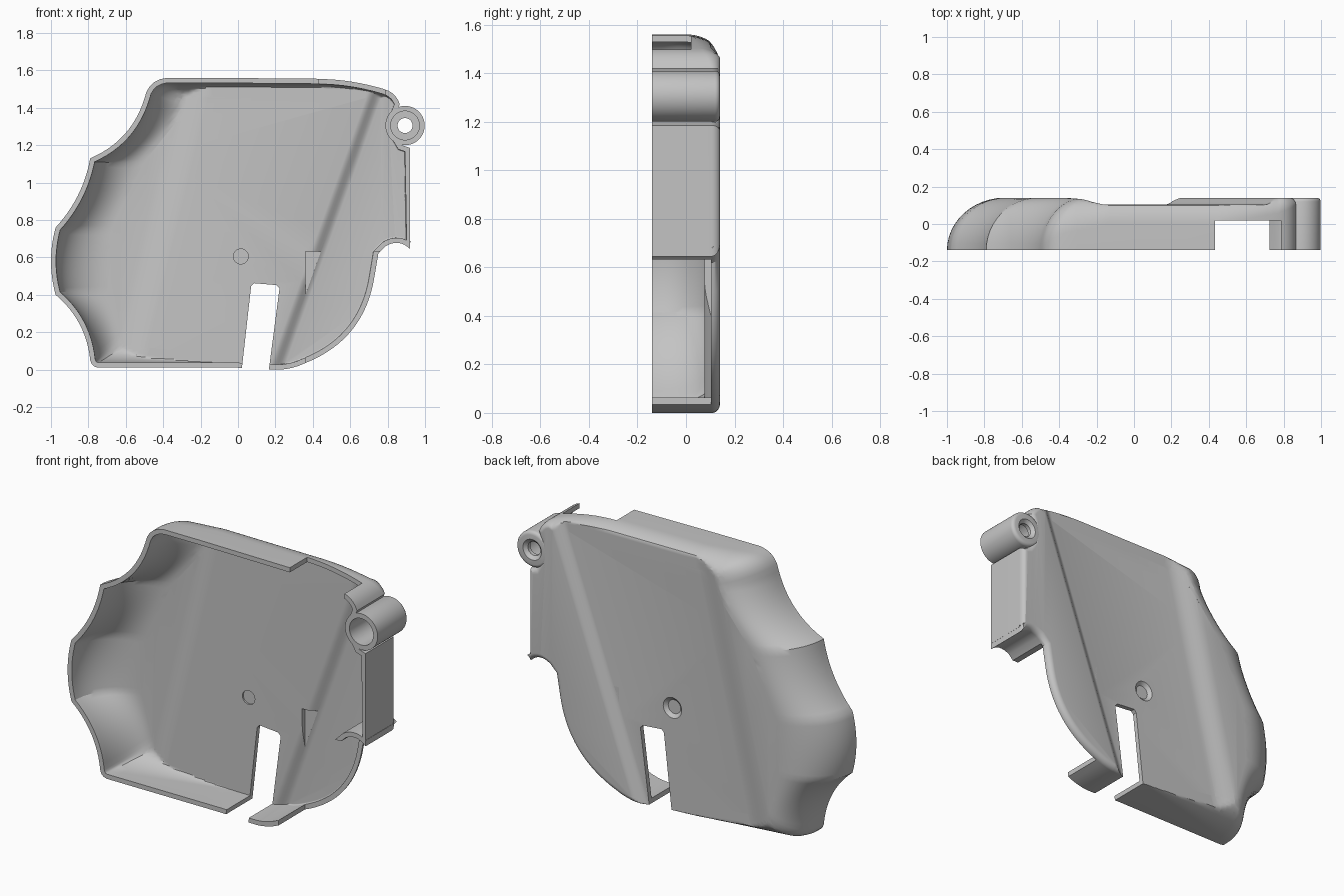
import bpy, bmesh
from math import sin, cos, pi, radians
from mathutils import Vector, Matrix

cube = bpy.data.objects.get("Cube")
if cube:
    bpy.data.objects.remove(cube)

FRONT, BACK, PANEL, WALL = -0.14, 0.14, 0.103, 0.027
TONE = (0.55, 0.55, 0.55, 1)

grey = bpy.data.materials.new("plain grey")
grey.use_nodes = True
grey.diffuse_color = TONE
grey.node_tree.nodes["Principled BSDF"].inputs["Base Color"].default_value = TONE


def add_object(name, bm):
    mesh = bpy.data.meshes.new(name)
    bm.to_mesh(mesh)
    bm.free()
    mesh.materials.append(grey)
    obj = bpy.data.objects.new(name, mesh)
    bpy.context.collection.objects.link(obj)
    return obj


def prism(name, points, y0, y1):
    bm = bmesh.new()
    face = bm.faces.new([bm.verts.new((x, y0, z)) for x, z in points])
    moved = bmesh.ops.extrude_face_region(bm, geom=[face])["geom"]
    verts = [v for v in moved if isinstance(v, bmesh.types.BMVert)]
    bmesh.ops.translate(bm, verts=verts, vec=(0, y1 - y0, 0))
    bmesh.ops.recalc_face_normals(bm, faces=bm.faces)
    return add_object(name, bm)


def box(name, x0, x1, y0, y1, z0, z1):
    return prism(name, [(x0, z0), (x1, z0), (x1, z1), (x0, z1)], y0, y1)


def cone(name, x, z, y0, y1, r0, r1, bevel=0):
    bm = bmesh.new()
    place = Matrix.Translation((x, (y0 + y1) / 2, z)) @ Matrix.Rotation(-pi / 2, 4, 'X')
    bmesh.ops.create_cone(bm, cap_ends=True, segments=48, radius1=r0, radius2=r1,
                          depth=y1 - y0, matrix=place)
    if bevel:
        rim = [e for e in bm.edges if all(v.co.y > y1 - 0.001 for v in e.verts)]
        bmesh.ops.bevel(bm, geom=rim, offset=bevel, segments=4, profile=0.5, affect='EDGES')
    return add_object(name, bm)


def cut(targets, cutter):
    cutter.hide_render = True
    for obj in targets:
        mod = obj.modifiers.new("cut", 'BOOLEAN')
        mod.operation = 'DIFFERENCE'
        mod.solver = 'EXACT'
        mod.object = cutter
        bpy.context.view_layer.objects.active = obj
        bpy.ops.object.modifier_apply(modifier=mod.name)
    bpy.data.objects.remove(cutter)


# Rim outline, clockwise: x, z, start of rounding, bulge to next, steps, end of rounding
keys = [
    (-.38, 1.56, -.05, 0, 3, (-.25, 1.44)),
    (-.15, 1.56, 0, 0, 4, (-.13, 1.46)),
    (.43, 1.555, 0, .012, 8, (.43, 1.46)),
    (.78, 1.5, .06, .015, 5, (.76, 1.45)),
    (.865, 1.42, .105, 0, 1, None),
    (.845, 1.37, .105, 0, 1, None),
    (.845, 1.25, .105, 0, 1, None),
    (.875, 1.2, .105, 0, 1, None),
    (.92, 1.185, .105, 0, 1, None),
    (.92, .645, .105, -.025, 8, None),
    (.79, .66, .105, 0, 1, None),
    (.75, .62, .105, 0, 1, None),
    (.73, .5, .105, .085, 16, None),
    (.36, .035, .105, .012, 5, None),
    (.18, 0, .105, 0, 1, None),
    (0, .01, .1, 0, 6, (0, .045)),
    (-.4, .01, 0, 0, 6, (-.4, .11)),
    (-.75, .01, -.1, .01, 3, (-.6, .13)),
    (-.79, .05, FRONT, -.04, 12, (-.63, .17)),
    (-.975, .4, FRONT, .025, 12, (-.7, .42)),
    (-.975, .76, FRONT, -.03, 12, (-.68, .74)),
    (-.79, 1.13, FRONT, -.05, 12, (-.51, 1.1)),
    (-.5, 1.45, FRONT, .03, 5, (-.27, 1.4)),
]
outline = []
for i, (x, z, y, bulge, steps, end) in enumerate(keys):
    x2, z2, y2, _, _, end2 = keys[(i + 1) % len(keys)]
    a, b = Vector((x, z)), Vector((x2, z2))
    out = Vector((z - z2, x2 - x)).normalized()
    for k in range(steps):
        t = k / steps
        p = a.lerp(b, t) + out * bulge * 4 * t * (1 - t)
        goal = None
        if end and (end2 or k == 0):
            goal = Vector(end).lerp(Vector(end2 or end), t)
        outline.append((p, y + (y2 - y) * t, goal))

# Mitred inward direction at each point; points without an end get a small even rounding
rim = []
for i, (p, y, goal) in enumerate(outline):
    before = (p - outline[i - 1][0]).normalized()
    after = (outline[(i + 1) % len(outline)][0] - p).normalized()
    d = (before + after).normalized()
    inward = Vector((d.y, -d.x)) / max(0.6, d.dot(after))
    rim.append((p, y, goal or p + inward * 0.034, inward))

# Slanted steps that bound the sunken middle of the back panel
slopes = [
    (Vector((-.32, 0, 1.5)), Vector((1.35, 0, -.32)).normalized(), 0.17),
    (Vector((.775, 0, 1.48)), Vector((-1.45, 0, .52)).normalized(), 0.075),
]


def skin(bm, depth):
    """One skin of the cover, moved inward by depth; returns its front loop."""
    old_faces, old_verts = set(bm.faces), set(bm.verts)
    back, steps, n = BACK - depth, 12, len(rim)
    starts = [(p + inward * depth, y, goal) for p, y, goal, inward in rim]
    rings = [[bm.verts.new((p.x, FRONT, p.y)) for p, y, goal in starts]]
    for k in range(steps + 1):
        a = k / steps * pi / 2
        ring = []
        for p, y, goal in starts:
            q = p.lerp(goal, 1 - cos(a))
            ring.append(bm.verts.new((q.x, y + (back - y) * sin(a), q.y)))
        rings.append(ring)
    for low, high in zip(rings, rings[1:]):
        for i in range(n):
            j = (i + 1) % n
            bm.faces.new((low[i], low[j], high[j], high[i]))
    bmesh.ops.triangulate(bm, faces=[bm.faces.new(rings[-1])])
    for origin, normal, width in slopes:
        for k in range(7):
            faces = [f for f in bm.faces if f not in old_faces
                     and min(v.co.y for v in f.verts) > FRONT + 0.001]
            edges = {e for f in faces for e in f.edges}
            verts = {v for f in faces for v in f.verts}
            bmesh.ops.bisect_plane(bm, geom=[*verts, *edges, *faces], dist=1e-5,
                                   plane_co=origin + normal * width * k / 6,
                                   plane_no=normal)
    for v in bm.verts:
        if v in old_verts:
            continue
        sink = 1
        for origin, normal, width in slopes:
            t = min(1, max(0, (v.co - origin).dot(normal) / width))
            sink = min(sink, t * t * (3 - 2 * t))
        v.co.y = min(v.co.y, back - (BACK - PANEL) * sink)
    return rings[0]


# Cover: outer and inner skin joined along the front rim
bm = bmesh.new()
outer, inner = skin(bm, 0), skin(bm, WALL)
for i in range(len(outer)):
    bm.faces.new((outer[i - 1], outer[i], inner[i], inner[i - 1]))
bmesh.ops.remove_doubles(bm, verts=bm.verts, dist=1e-5)
bmesh.ops.recalc_face_normals(bm, faces=bm.faces)
shell = add_object("cover_shell", bm)

# Hinge tube at the upper corner
HX, HZ = 0.893, 1.305
hinge = cone("hinge_tube", HX, HZ, FRONT, BACK, 0.105, 0.105, bevel=0.02)

# Bores with a countersink on the back
cut([shell, hinge], cone("bore_cutter", HX, HZ, -0.3, 0.1, 0.077, 0.077))
for parts, x, z, back in (([shell, hinge], HX, HZ, BACK), ([shell], 0.015, 0.605, PANEL)):
    cut(parts, cone("hole_cutter", x, z, -0.3, 0.3, 0.04, 0.04))
    cut(parts, cone("sink_cutter", x, z, back - 0.018, back + 0.005, 0.04, 0.065))

# Slot, open side at the lower edge and notch in the top wall
slot = [(.015, -.1), (.02, 0), (.07, .445), (.085, .462), (.205, .452), (.222, .435),
        (.165, 0), (.155, -.1)]
cut([shell], prism("slot_cutter", slot, -0.3, 0.3))
cut([shell], box("side_cutter", 0.36, 1.1, -0.3, 0.103, -0.1, 0.632))
cut([shell], box("notch_cutter", 0.432, 0.785, -0.3, 0.02, 1.38, 1.7))

# Smooth shading with crisp edges
bpy.ops.object.select_all(action='DESELECT')
for obj in (shell, hinge):
    obj.select_set(True)
bpy.context.view_layer.objects.active = shell
bpy.ops.object.shade_smooth_by_angle(angle=radians(30))
